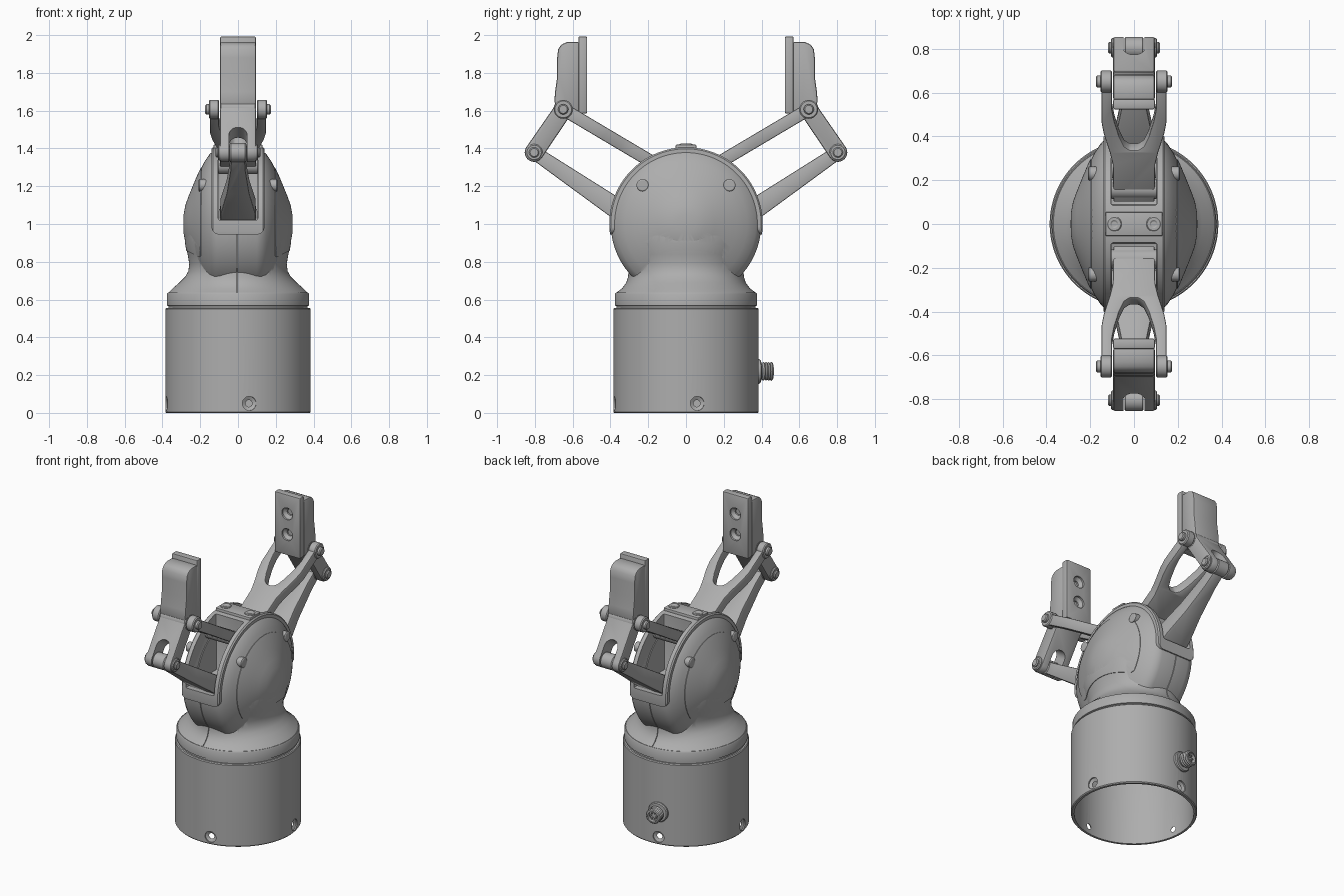
import bpy, bmesh
from math import sin, cos, pi, radians, hypot
from mathutils import Matrix, Vector

old = bpy.data.objects.get("Cube")
if old:
    bpy.data.objects.remove(old, do_unlink=True)

grey = bpy.data.materials.new("satin_grey")
grey.use_nodes = True
COLOR = (0.42, 0.42, 0.42, 1)
grey.diffuse_color = COLOR
grey.node_tree.nodes["Principled BSDF"].inputs["Base Color"].default_value = COLOR


def finish(name, bm, matrix=None, bevel=0):
    """Turn a bmesh into a shaded object, optionally with rounded edges."""
    if matrix:
        bm.transform(matrix)
    bmesh.ops.remove_doubles(bm, verts=bm.verts, dist=1e-5)
    bmesh.ops.recalc_face_normals(bm, faces=bm.faces)
    me = bpy.data.meshes.new(name)
    bm.to_mesh(me)
    bm.free()
    me.materials.append(grey)
    ob = bpy.data.objects.new(name, me)
    bpy.context.collection.objects.link(ob)
    if bevel:
        mod = ob.modifiers.new("round", "BEVEL")
        mod.width, mod.segments, mod.limit_method = bevel, 2, "ANGLE"
        apply(ob, mod)
    shade(ob)
    return ob


def activate(ob):
    bpy.ops.object.select_all(action="DESELECT")
    ob.select_set(True)
    bpy.context.view_layer.objects.active = ob


def apply(ob, mod):
    activate(ob)
    bpy.ops.object.modifier_apply(modifier=mod.name)


def shade(ob):
    activate(ob)
    bpy.ops.object.shade_smooth_by_angle(angle=radians(32))


def boolean(ob, others, op="DIFFERENCE", keep=False):
    for other in others:
        mod = ob.modifiers.new("cut", "BOOLEAN")
        mod.operation, mod.object, mod.solver = op, other, "EXACT"
        apply(ob, mod)
    if not keep:
        for other in others:
            bpy.data.objects.remove(other, do_unlink=True)
    shade(ob)
    return ob


def loft(name, rings, matrix=None, bevel=0):
    """Skin a list of equal-length closed rings and cap both ends."""
    bm = bmesh.new()
    rows = [[bm.verts.new(p) for p in ring] for ring in rings]
    n = len(rows[0])
    for a, b in zip(rows, rows[1:]):
        for i in range(n):
            bm.faces.new((a[i], a[(i + 1) % n], b[(i + 1) % n], b[i]))
    bm.faces.new(rows[0])
    bm.faces.new(rows[-1])
    return finish(name, bm, matrix, bevel)


def oval(rx, ry, z, n=96):
    return [(rx * cos(2 * pi * i / n), ry * sin(2 * pi * i / n), z) for i in range(n)]


def turned(name, profile, matrix=None, n=96):
    """Lathe (radius, height) pairs around local z."""
    return loft(name, [oval(max(r, 0.002), max(r, 0.002), z, n) for r, z in profile], matrix)


def side_prism(name, pts, x0, x1, matrix=None, bevel=0):
    """Extrude a (y, z) outline along x."""
    return loft(name, [[(x, y, z) for y, z in pts] for x in (x0, x1)], matrix, bevel)


def box(name, x, y, z, matrix=None, bevel=0):
    pts = [(y[0], z[0]), (y[1], z[0]), (y[1], z[1]), (y[0], z[1])]
    return side_prism(name, pts, x[0], x[1], matrix, bevel)


def plan(name, pts, matrix, h0, h1, length, bevel=0):
    """Extrude an (x, t) outline; half thickness runs from h0 to h1 along t."""
    half = lambda t: h0 + (h1 - h0) * t / length
    return loft(name, [[(x, t, s * half(t)) for x, t in pts] for s in (-1, 1)], matrix, bevel)


def arc(cx, cy, r, a0, a1, n=10):
    angles = [radians(a0 + (a1 - a0) * i / n) for i in range(n + 1)]
    return [(cx + r * cos(a), cy + r * sin(a)) for a in angles]


def frame(origin, direction):
    """Local x stays x, local y runs along the direction in the yz plane."""
    y, z = direction
    l = hypot(y, z)
    y, z = y / l, z / l
    return Matrix(((1, 0, 0, 0), (0, y, -z, origin[0]), (0, z, y, origin[1]), (0, 0, 0, 1)))


TO_X = Matrix.Rotation(pi / 2, 4, "Y")


def pin(name, centre, r, x0, x1, matrix, n=32):
    place = matrix @ Matrix.Translation((0, centre[0], centre[1])) @ TO_X
    e = 0.006
    return turned(name, [(r - e, x0), (r, x0 + e), (r, x1 - e), (r - e, x1)], place, n)


# Hollow cylindrical base with collar
base = turned("base_housing", [
    (0, .5), (.362, .5), (.365, .49), (.365, 0), (.38, 0), (.385, .006), (.385, .549), (.38, .555),
    (.369, .555), (.369, .565), (.376, .568), (.376, .629), (.371, .637), (0, .637)])
turns = [Matrix.Rotation(radians(a), 4, "Z") for a in (9, 99, 189, 279)]
TO_FRONT = Matrix.Rotation(pi / 2, 4, "X")
holes = []
for t in turns:
    place = t @ Matrix.Translation((0, 0, .05)) @ TO_FRONT
    holes.append(turned("hole_cutter", [(.018, .3), (.018, .366), (.037, .376), (.037, .42)], place, 32))
boolean(base, holes)

# Cable connector on the back
back = turns[2] @ Matrix.Translation((0, 0, .22)) @ TO_FRONT
ridges = [(.05 if i % 2 else .044, .408 + .007 * i) for i in range(9)]
turned("cable_connector", [(.066, .36), (.066, .392), (.06, .398), (.038, .398), (.038, .406)]
       + ridges + [(.034, .466), (.034, .44), (0, .44)], back, 32)
for i in range(6):
    spot = Matrix.Rotation(i * pi / 3, 4, "Z") @ Matrix.Translation((.02, 0, 0))
    turned("connector_contact", [(.005, .43), (.005, .458)], back @ spot, 8)

# Lens-shaped head blended with the oval neck
half = [(.002, .285), (.05, .284), (.1, .275), (.15, .257), (.21, .233), (.27, .208),
        (.325, .18), (.37, .15), (.39, .125), (.398, .1)]
HEAD = Matrix.Translation((0, 0, 1)) @ TO_X
body = turned("head_and_neck", half + [(r, -x) for r, x in reversed(half)], HEAD, 128)
neck = loft("neck", [oval(rx, ry, z) for z, rx, ry in (
    (.62, .37, .37), (.637, .368, .368), (.66, .345, .338), (.69, .31, .316), (.72, .28, .307),
    (.75, .263, .304), (.79, .258, .309), (.84, .267, .328), (.9, .277, .355), (1, .279, .365))])
boolean(body, [neck], "UNION")

# Raised side covers with two screw ears
outline = arc(0, 1.005, .295, -36, 216, 40) + arc(0, .2, .66, 109, 71, 12)
panels = []
for s in (-1, 1):
    panel = body.copy()
    panel.data = body.data.copy()
    panel.name = ("right" if s < 0 else "left") + "_side_cover"
    bpy.context.collection.objects.link(panel)
    panel.data.transform(Matrix.Diagonal((1.014, 1.005, 1, 1)))
    cutter = side_prism("cover_cutter", outline, .1 * s, .4 * s)
    boolean(panel, [cutter], "INTERSECT")
    for y in (-.23, .23):
        place = Matrix.Translation((0, y, 1.205)) @ TO_X
        turned("cover_screw", [(.032, s * .15), (.032, s * .205), (.026, s * .209)], place, 24)

# Guard band around the finger slots
guard = turned("slot_guard", [(.398, -.14), (.406, -.132), (.406, .132), (.398, .14)], HEAD, 128)
shape = [(x, z) for x, z in arc(-.1, .985, .04, 180, 270) + arc(.1, .985, .04, 270, 360)]
shape += [(.14, 1.5), (-.14, 1.5)]
mask = loft("guard_mask", [[(x, y, z) for x, z in shape] for y in (-.5, .5)])
boolean(guard, [mask], "INTERSECT")
for s in (-1, 1):
    y = (.085, .6) if s > 0 else (-.6, -.085)
    slot = box("slot_cutter", (-.106, .106), y, (1.02, 1.5), bevel=.012)
    boolean(guard, [slot], keep=True)
    boolean(body, [slot])
    y = (.29, .5) if s > 0 else (-.5, -.29)
    boolean(body, [box("seam_cutter", (-.007, -.003), y, (.638, .944))])

# Top bridge plate with screws
box("bridge_plate", (-.13, .13), (-.055, .055), (1.38, 1.42), bevel=.006)
for x in (-.09, .09):
    turned("bridge_screw", [(.034, 1.41), (.034, 1.422), (.03, 1.425), (.018, 1.425), (.012, 1.421)],
           Matrix.Translation((x, 0, 0)), 32)

# Two identical fingers with their linkages
U, L = (.65, 1.607), (.804, 1.379)
arm = frame(L, (U[0] - L[0], U[1] - L[1]))
for side, R in (("back", Matrix.Identity(4)), ("front", Matrix.Rotation(pi, 4, "Z"))):
    # Finger body: upright block with a slotted lower arm
    pts = arc(*L, .05, 34, -146, 16) + [(.609, 1.579), (.565, 1.59), (.565, 1.963), (.63, 1.963)]
    pts += [(.66, 1.95), (.677, 1.925), (.682, 1.88), (.682, 1.78), (.693, 1.70), (.697, 1.65), (.691, 1.63)]
    finger = side_prism(side + "_finger", pts, -.095, .095, R, .01)
    plan_pts = [(-.048, -.2), (.048, -.2)] + arc(0, .08, .048, 0, 180, 12)
    boolean(finger, [plan("fork_cutter", plan_pts, R @ arm, .2, .2, 1)])

    # Grip plate with two countersunk holes
    pad = box(side + "_grip_plate", (-.095, .095), (.523, .57), (1.585, 1.993), R, .008)
    for z in (1.725, 1.865):
        place = R @ Matrix.Translation((0, 0, z)) @ Matrix.Rotation(-pi / 2, 4, "X")
        drill = turned("drill", [(.04, .5), (.04, .535), (.02, .552), (.02, .562)], place, 32)
        boolean(pad, [drill])

    # Upper link: forked arm
    fork = [(.148, -.01), (.148, .2), (.138, .26), (.11, .36), (.097, .42), (.094, .62)]
    inner = [(.02, .345), (.045, .325), (.068, .27), (.09, .19), (.1, .13), (.1, -.01)]
    right = fork + [(-x, t) for x, t in reversed(fork)] + [(-x, t) for x, t in reversed(inner)] + inner
    plan(side + "_upper_link", right, R @ frame(U, (-.86, -.51)), .034, .034, 1, .007)
    for s in (-1, 1):
        span = lambda a, b: (a, b) if s > 0 else (-b, -a)
        pin(side + "_upper_eye", U, .05, *span(.1, .154), R)
        pin(side + "_upper_bolt", U, .027, *span(.12, .174), R)
        pin(side + "_lower_boss", L, .044, *span(.07, .106), R)
        pin(side + "_lower_bolt", L, .027, *span(.08, .118), R)
    pin(side + "_upper_barrel", U, .052, -.096, .096, R)

    # Lower link: widening, thickening lever
    lever = [(.036, 0), (.04, .12), (.06, .32), (.092, .5), (.096, .66)]
    plan(side + "_lower_link", lever + [(-x, t) for x, t in reversed(lever)],
         R @ frame(L, (-1, -.68)), .036, .058, .62, .007)
    pin(side + "_lower_barrel", L, .05, -.044, .044, R)

    # Drive shafts inside the slot
    pin(side + "_upper_shaft", (.16, 1.31), .045, -.108, .108, R)
    pin(side + "_lower_shaft", (.26, 1.03), .05, -.108, .108, R)
